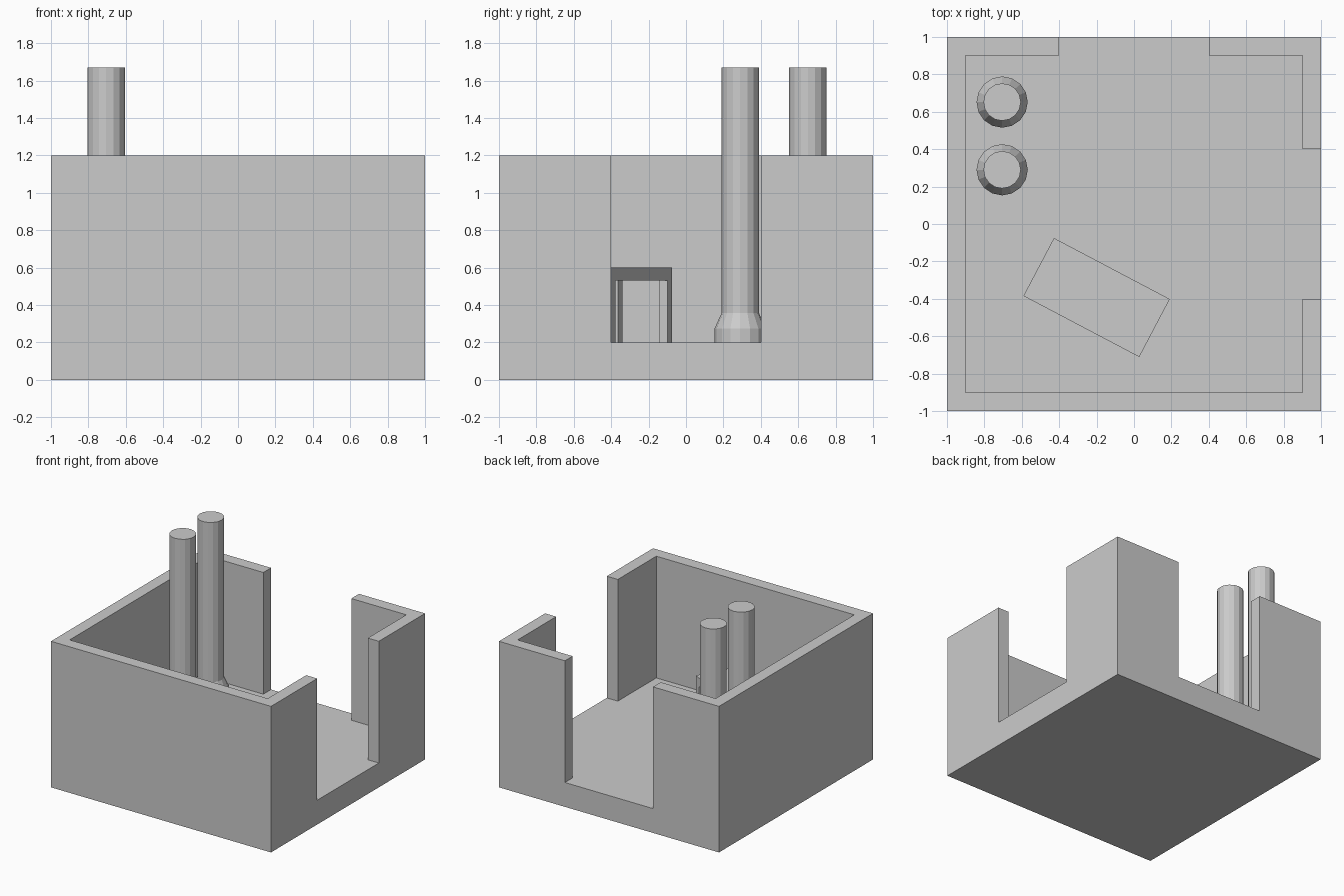
import bpy, bmesh, math
from mathutils import Matrix, Vector

cube = bpy.data.objects.get("Cube")
if cube:
    bpy.data.objects.remove(cube, do_unlink=True)

grey = bpy.data.materials.new("plain_grey")
grey.use_nodes = True
COLOUR = (0.6, 0.6, 0.6, 1)
grey.diffuse_color = COLOUR
grey.node_tree.nodes["Principled BSDF"].inputs["Base Color"].default_value = COLOUR

FLOOR, WALL_TOP, T = 0.2, 1.2, 0.1


def finish(name, bm):
    bmesh.ops.recalc_face_normals(bm, faces=bm.faces)
    mesh = bpy.data.meshes.new(name)
    bm.to_mesh(mesh)
    bm.free()
    mesh.materials.append(grey)
    obj = bpy.data.objects.new(name, mesh)
    bpy.context.collection.objects.link(obj)
    return obj


def prism(name, outline, z0, z1):
    """Extrude a flat outline upwards."""
    bm = bmesh.new()
    face = bm.faces.new([bm.verts.new((x, y, z0)) for x, y in outline])
    up = bmesh.ops.extrude_face_region(bm, geom=[face])["geom"]
    bmesh.ops.translate(bm, vec=(0, 0, z1 - z0),
                        verts=[v for v in up if isinstance(v, bmesh.types.BMVert)])
    return finish(name, bm)


def rect(x0, y0, x1, y1):
    return [(x0, y0), (x1, y0), (x1, y1), (x0, y1)]


def column(name, x, y, profile, sides=16):
    """Stack rings of (radius, height) into a faceted column."""
    bm = bmesh.new()
    rings = [[bm.verts.new((x + r * math.cos(math.tau * i / sides),
                            y + r * math.sin(math.tau * i / sides), z))
              for i in range(sides)] for r, z in profile]
    for low, high in zip(rings, rings[1:]):
        for i in range(sides):
            j = (i + 1) % sides
            bm.faces.new((low[i], low[j], high[j], high[i]))
    bm.faces.new(rings[0])
    bm.faces.new(rings[-1])
    return finish(name, bm)


# Floor slab and the two wall runs, leaving openings at the back and left
I, D = 1 - T, 0.4
prism("floor", rect(-1, -1, 1, 1), 0, FLOOR)
prism("long_wall", [(-D, 1), (-1, 1), (-1, -1), (1, -1), (1, -D),
                    (I, -D), (I, -I), (-I, -I), (-I, I), (-D, I)], FLOOR, WALL_TOP)
prism("corner_wall", [(D, 1), (1, 1), (1, D), (I, D), (I, I), (D, I)], FLOOR, WALL_TOP)

# Pair of chimney columns with flared feet
for name, y in (("front_column", 0.29), ("back_column", 0.652)):
    column(name, -0.705, y, [(0.137, FLOOR), (0.137, 0.275), (0.1, 0.357), (0.1, 1.67)])

# Table, turned on the floor
L, W, LEG = 0.35, 0.175, 0.05
parts = [prism("table_top", rect(-L, -W, L, W), 0.53, 0.6)]
for sx, side in ((-1, "right"), (1, "left")):
    for sy, end in ((-1, "front"), (1, "back")):
        x, y = sx * (L - LEG / 2), sy * (W - LEG / 2)
        h = LEG / 2
        parts.append(prism(f"table_leg_{end}_{side}",
                           rect(x - h, y - h, x + h, y + h), FLOOR, 0.53))
turn = Matrix.Translation(Vector((-0.2, -0.393, 0))) @ Matrix.Rotation(math.radians(-27.8), 4, "Z")
for part in parts:
    part.data.transform(turn)
